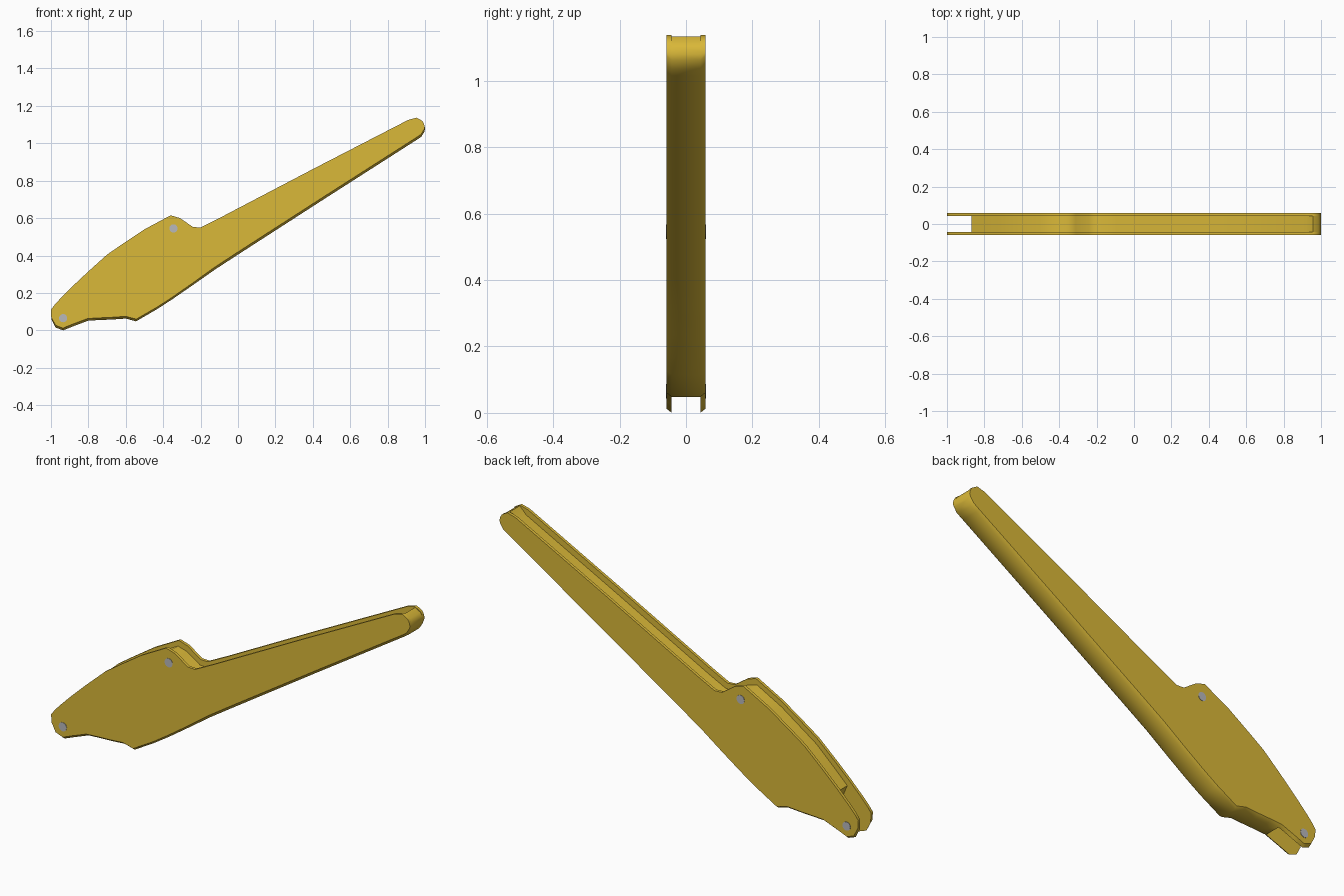
import bpy, bmesh, math
from mathutils import Vector

if "Cube" in bpy.data.objects:
    bpy.data.objects.remove(bpy.data.objects["Cube"])


def material(name, rgb):
    m = bpy.data.materials.new(name)
    m.diffuse_color = (*rgb, 1)
    m.use_nodes = True
    m.node_tree.nodes["Principled BSDF"].inputs["Base Color"].default_value = m.diffuse_color
    return m


brass = material("golden_yellow", (0.70, 0.48, 0.04))
steel = material("pin_grey", (0.48, 0.48, 0.50))

W, WALL, DEPTH, CH = 0.058, 0.015, 0.03, 0.012   # half width, wall, groove depth, chamfer
# side profile stations: top x, z and bottom x, z
STATIONS = [
    (-1.0, .11, -.998, .06), (-.98, .137, -.975, .015), (-.95, .17, -.935, .0),
    (-.92, .20, -.88, .022), (-.88, .24, -.80, .052), (-.80, .315, -.74, .055),
    (-.70, .405, -.67, .058), (-.62, .46, -.60, .063), (-.50, .54, -.545, .048),
    (-.36, .615, -.43, .115), (-.31, .60, -.35, .167), (-.24, .552, -.25, .236),
    (-.20, .55, -.12, .327), (-.10, .60, .0, .405), (.40, .862, .47, .708),
    (.91, 1.125, .95, 1.015), (.955, 1.137, .98, 1.035), (.985, 1.12, .997, 1.062),
    (.994, 1.105, 1.0, 1.08)]
K = 4   # the fork becomes one solid body from this station on

# lever: forked head and grooved handle, lofted along the stations
bm = bmesh.new()
rows = []
for i, (tx, tz, bx, bz) in enumerate(STATIONS):
    top, bot = Vector((tx, 0, tz)), Vector((bx, 0, bz))
    d = bot - top
    u = d.normalized()
    dep = min(DEPTH, d.length * 0.3)
    if i >= len(STATIONS) - 3:
        dep = 0.004
    ch = min(CH, d.length * 0.25)
    row = {}
    for s in (1, -1):
        pts = [(top, W), (top, W - WALL), (top + u * dep, W - WALL),
               (bot, W - WALL), (bot - u * ch, W)]
        row[s] = [bm.verts.new((p.x, s * y, p.z)) for p, y in pts]
    rows.append(row)

for i in range(len(rows) - 1):
    a, b = rows[i], rows[i + 1]
    for s in (1, -1):
        edges = [(0, 1), (1, 2), (3, 4), (4, 0)]
        if i < K:
            edges.append((2, 3))          # inner wall of the fork
        for p, q in edges:
            bm.faces.new((a[s][p], a[s][q], b[s][q], b[s][p]))
    if i >= K:                            # groove floor and underside
        for p in (2, 3):
            bm.faces.new((a[1][p], a[-1][p], b[-1][p], b[1][p]))
for s in (1, -1):
    bm.faces.new(rows[0][s])
k, e = rows[K], rows[-1]
bm.faces.new((k[1][2], k[-1][2], k[-1][3], k[1][3]))
bm.faces.new([e[1][j] for j in (0, 1, 2)] + [e[-1][j] for j in (2, 1, 0, 4, 3)]
             + [e[1][j] for j in (3, 4)])
bmesh.ops.recalc_face_normals(bm, faces=bm.faces)
mesh = bpy.data.meshes.new("lever")
bm.to_mesh(mesh)
bm.free()
lever = bpy.data.objects.new("lever", mesh)
bpy.context.collection.objects.link(lever)
mesh.materials.append(brass)
bpy.context.view_layer.objects.active = lever
lever.select_set(True)
bpy.ops.object.shade_smooth_by_angle(angle=math.radians(50))

# pivot pin heads on both sides
for name, x, z in (("fork_pin", -.935, .065), ("head_pin", -.345, .545)):
    for s, side in ((1, "back"), (-1, "front")):
        bpy.ops.mesh.primitive_cylinder_add(
            vertices=20, radius=.022, depth=.006,
            location=(x, s * (W - .001), z), rotation=(math.pi / 2, 0, 0))
        pin = bpy.context.object
        pin.name = f"{name}_{side}"
        pin.data.materials.append(steel)
